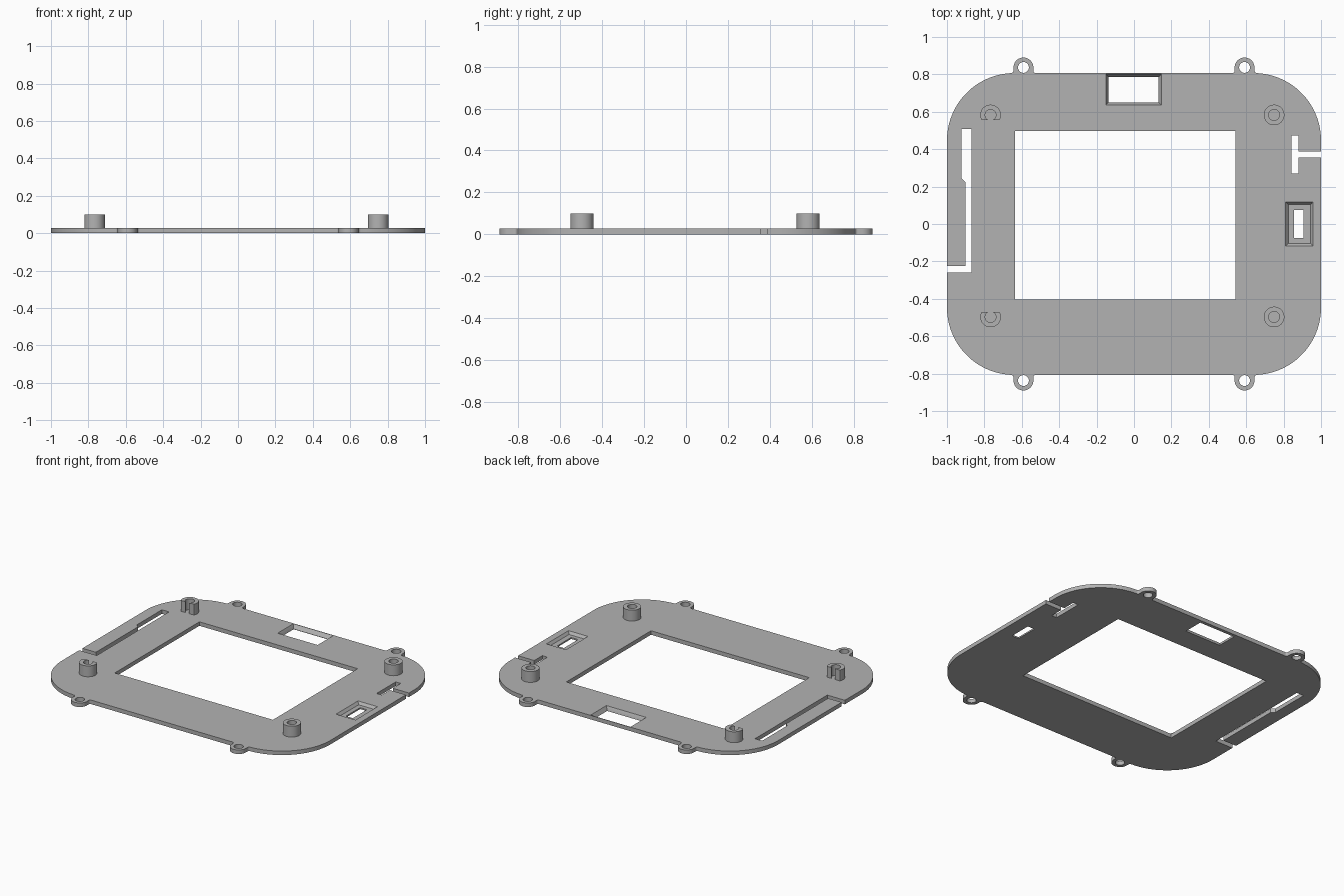
import bpy, bmesh
from math import sin, cos, asin, pi, radians

T = 0.027          # plate thickness
POST_TOP = 0.10

if "Cube" in bpy.data.objects:
    bpy.data.objects.remove(bpy.data.objects["Cube"], do_unlink=True)

grey = bpy.data.materials.new("plain grey")
grey.use_nodes = True
grey.diffuse_color = (0.45, 0.45, 0.45, 1)
grey.node_tree.nodes["Principled BSDF"].inputs["Base Color"].default_value = grey.diffuse_color


def arc(cx, cy, r, a0, a1, n):
    angles = [radians(a0 + (a1 - a0) * i / n) for i in range(n + 1)]
    return [(cx + r * cos(a), cy + r * sin(a)) for a in angles]


def rect(x0, x1, y0, y1):
    return [(x0, y0), (x1, y0), (x1, y1), (x0, y1)]


def finish(name, bm):
    bmesh.ops.recalc_face_normals(bm, faces=bm.faces)
    mesh = bpy.data.meshes.new(name)
    bm.to_mesh(mesh)
    bm.free()
    obj = bpy.data.objects.new(name, mesh)
    bpy.context.collection.objects.link(obj)
    mesh.materials.append(grey)
    return obj


def loft(name, low, high, z0, z1):
    """Solid between two outlines with matching points."""
    bm = bmesh.new()
    a = [bm.verts.new((x, y, z0)) for x, y in low]
    b = [bm.verts.new((x, y, z1)) for x, y in high]
    bm.faces.new(a[::-1])
    bm.faces.new(b)
    for i in range(len(a)):
        j = (i + 1) % len(a)
        bm.faces.new((a[i], a[j], b[j], b[i]))
    return finish(name, bm)


def tapered(name, low, high, z0, z1):
    """Sloped cutter, carried on past the top surface at the same slope."""
    over = [(2 * q[0] - p[0], 2 * q[1] - p[1]) for p, q in zip(low, high)]
    return loft(name, low, over, z0, 2 * z1 - z0)


def through(name, pts):
    return loft(name, pts, pts, -0.1, 0.1)


def cut(target, cutter):
    cutter.hide_render = True
    mod = target.modifiers.new("cut", "BOOLEAN")
    mod.operation = "DIFFERENCE"
    mod.solver = "EXACT"
    mod.object = cutter
    bpy.context.view_layer.objects.active = target
    bpy.ops.object.modifier_apply(modifier=mod.name)
    bpy.data.objects.remove(cutter, do_unlink=True)


def smooth(obj):
    bpy.ops.object.select_all(action="DESELECT")
    obj.select_set(True)
    bpy.context.view_layer.objects.active = obj
    bpy.ops.object.shade_smooth_by_angle(angle=radians(30))


# Plate outline: one quarter with its screw ear, mirrored to all four
EAR_X, EAR_Y = 0.591, 0.837
quarter = (arc(0.64, 0.447, 0.36, 0, 87, 24)
           + arc(EAR_X + 0.066, 0.82, 0.013, 270, 180, 5)
           + arc(EAR_X, EAR_Y, 0.053, 0, 180, 24)
           + arc(EAR_X - 0.066, 0.82, 0.013, 0, -90, 5))
half = quarter + [(-x, y) for x, y in reversed(quarter)]
outline = half + [(x, -y) for x, y in reversed(half)]
plate = loft("face_plate", outline, outline, 0, T)

# Large screen window
cut(plate, through("window_cutter", rect(-0.635, 0.543, -0.404, 0.497)))

# Screw holes in the ears
for sx in (-1, 1):
    for sy in (-1, 1):
        cut(plate, through("ear_hole_cutter",
                           arc(sx * EAR_X, sy * EAR_Y, 0.029, 0, 348.75, 31)))

# Left spring slot, open to the edge
cut(plate, through("left_slot_cutter", [
    (-0.922, 0.508), (-0.922, 0.243), (-0.9, 0.222), (-0.9, -0.225),
    (-1.1, -0.225), (-1.1, -0.26), (-0.869, -0.26), (-0.869, 0.508)]))

# Right T-shaped slot, open to the edge
cut(plate, through("right_slot_cutter", [
    (0.842, 0.27), (0.88, 0.27), (0.88, 0.356), (1.1, 0.356),
    (1.1, 0.388), (0.88, 0.388), (0.88, 0.473), (0.842, 0.473)]))

# Sloped opening at the back edge
cut(plate, loft("back_hole_cutter", rect(-0.136, 0.132, 0.65, 0.785),
                rect(-0.136, 0.132, 0.65, 0.785), -0.1, 0.01))
cut(plate, tapered("back_slope_cutter", rect(-0.136, 0.132, 0.65, 0.785),
                   rect(-0.15, 0.147, 0.636, 0.803), 0.002, T))

# Stepped pocket with a small hole on the right
cut(plate, tapered("pocket_cutter", rect(0.825, 0.943, -0.103, 0.103),
                   rect(0.811, 0.956, -0.117, 0.117), 0.01, T))
cut(plate, through("pocket_hole_cutter", rect(0.856, 0.907, -0.075, 0.075)))
smooth(plate)


def post(name, cx, cy, flat=0):
    """Hollow post; flat = -1 or 1 trims the side facing that y direction."""
    n, r_out, r_in, trim = 48, 0.055, 0.029, 0.026
    loops = []
    for r in (r_out, r_in):
        a = asin(trim / r) if flat else 0
        span = pi + 2 * a if flat else 2 * pi
        count = n + 1 if flat else n
        side = -flat if flat else 1
        loops.append([(cx + r * cos(-a + span * i / n),
                       cy + side * r * sin(-a + span * i / n)) for i in range(count)])
    bm = bmesh.new()
    outer, inner = loops
    columns = [[bm.verts.new((*p, z)) for p, z in
                ((o, T), (o, POST_TOP), (i, POST_TOP), (i, T))]
               for o, i in zip(outer, inner)]
    pairs = list(zip(columns, columns[1:]))
    if flat:
        bm.faces.new(columns[0])
        bm.faces.new(columns[-1])
    else:
        pairs.append((columns[-1], columns[0]))
    for a, b in pairs:
        for k in range(4):
            m = (k + 1) % 4
            bm.faces.new((a[k], b[k], b[m], a[m]))
    smooth(finish(name, bm))


# Four standing posts, the two on the right-hand side trimmed flat
post("back_left_post", 0.749, 0.583)
post("front_left_post", 0.749, -0.497)
post("back_right_post", -0.767, 0.583, flat=-1)
post("front_right_post", -0.767, -0.497, flat=1)
